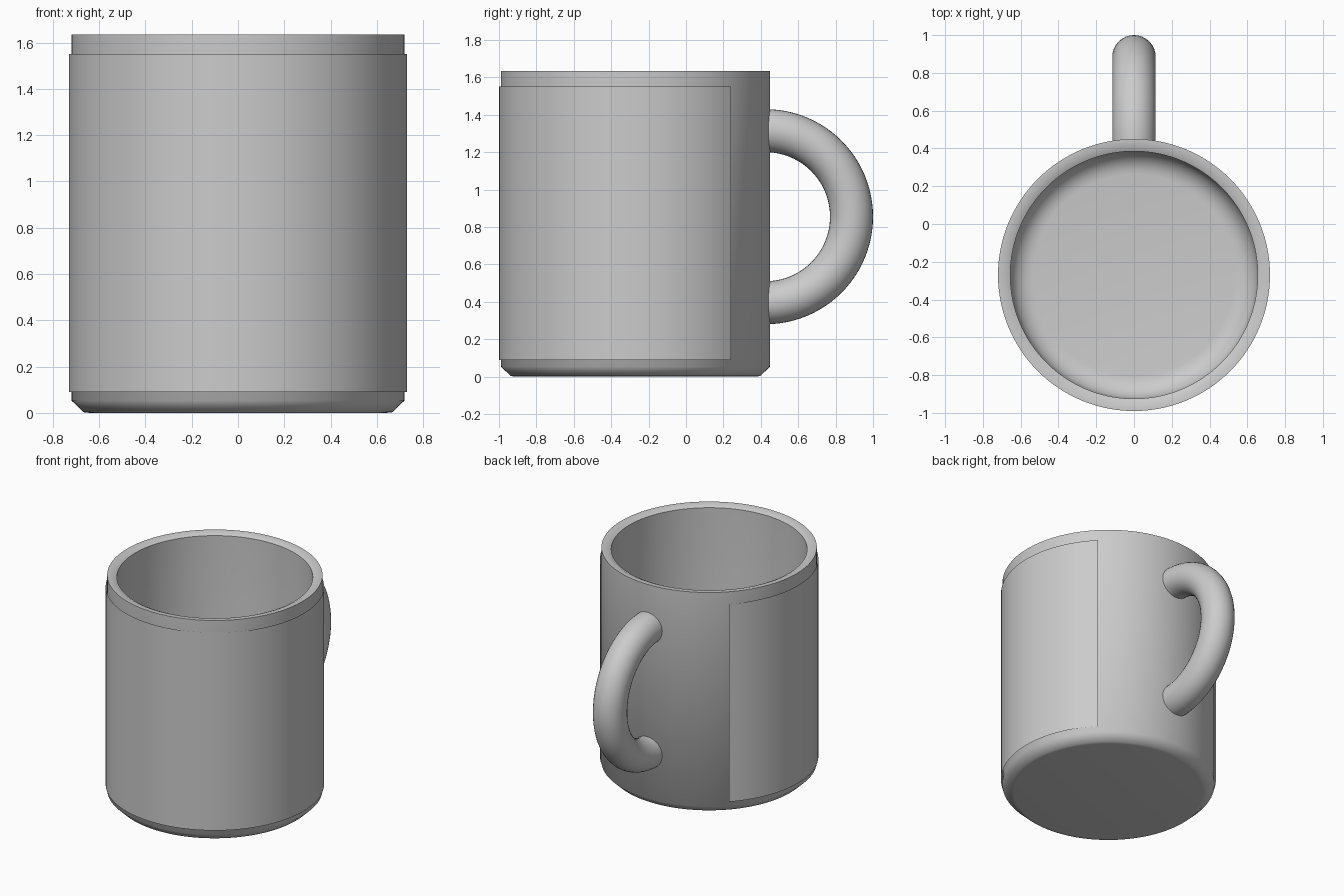
import bpy, bmesh
from math import sin, cos, pi, radians

if "Cube" in bpy.data.objects:
    bpy.data.objects.remove(bpy.data.objects["Cube"])

CY = -0.27      # centre of the cup in y
SEG = 128


def make_object(name, bm, angle=50):
    mesh = bpy.data.meshes.new(name)
    bm.to_mesh(mesh)
    bm.free()
    obj = bpy.data.objects.new(name, mesh)
    bpy.context.collection.objects.link(obj)
    bpy.ops.object.select_all(action='DESELECT')
    obj.select_set(True)
    bpy.context.view_layer.objects.active = obj
    bpy.ops.object.shade_smooth_by_angle(angle=radians(angle))
    return obj


def bridge_rows(bm, rows):
    for a, b in zip(rows, rows[1:]):
        for i in range(len(a) - 1):
            bm.faces.new((a[i], a[i + 1], b[i + 1], b[i]))


def lathe(name, profile, start, sweep, seg):
    """Sweep a (radius, z) profile around the cup axis."""
    bm = bmesh.new()
    rows = []
    for r, z in profile:
        rows.append([bm.verts.new((r * cos(start + sweep * i / seg),
                                   CY + r * sin(start + sweep * i / seg), z))
                     for i in range(seg + 1)])
    bridge_rows(bm, rows)
    bmesh.ops.remove_doubles(bm, verts=bm.verts[:], dist=1e-5)
    return make_object(name, bm)


# Cup: chamfered foot, straight wall, narrow lip, hollow inside with rounded floor
floor_z, wall_r, fillet = 0.07, 0.655, 0.12
inside = [(wall_r - fillet + fillet * cos(a), floor_z + fillet - fillet * sin(a))
          for a in (pi / 2 * k / 6 for k in range(7))]
cup_profile = [(0, 0), (0.64, 0), (0.667, 0.003), (0.72, 0.054), (0.72, 1.635),
               (0.685, 1.635), (wall_r, 1.62)] + inside + [(0, floor_z)]
lathe("cup", cup_profile, 0, 2 * pi, SEG)

# Wrap: thin sheet around the front three quarters, open at the handle side
lathe("wrap", [(0.73, 0.09), (0.73, 1.55)], radians(135.5), radians(269), 96)

# Handle: half ring with round section, ends buried in the cup wall
bm = bmesh.new()
rows = []
for k in range(49):
    t = -pi / 2 + pi * k / 48
    row = []
    for i in range(33):
        s = 2 * pi * i / 32
        r = 0.46 + 0.115 * cos(s)
        row.append(bm.verts.new((0.115 * sin(s), 0.425 + r * cos(t), 0.855 + r * sin(t))))
    rows.append(row)
bridge_rows(bm, rows)
bmesh.ops.remove_doubles(bm, verts=bm.verts[:], dist=1e-5)
bmesh.ops.holes_fill(bm, edges=[e for e in bm.edges if e.is_boundary], sides=0)
bmesh.ops.recalc_face_normals(bm, faces=bm.faces[:])
make_object("handle", bm)
